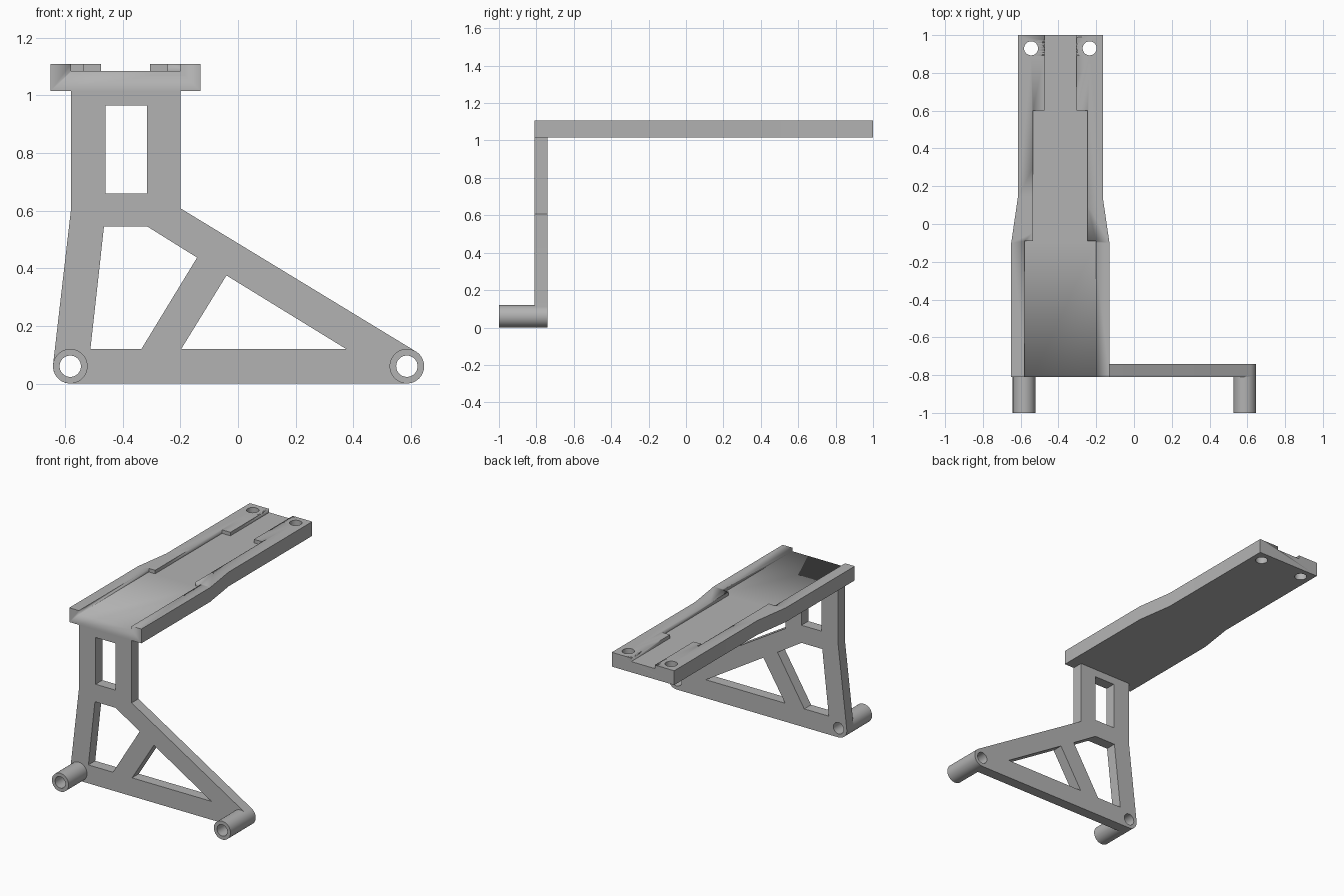
import bpy, bmesh, math
from math import radians, cos, sin

cube = bpy.data.objects.get("Cube")
if cube:
    bpy.data.objects.remove(cube, do_unlink=True)

# Single plain grey material
grey = bpy.data.materials.new("plain grey")
grey.use_nodes = True
grey.diffuse_color = (0.45, 0.45, 0.45, 1)
grey.node_tree.nodes["Principled BSDF"].inputs["Base Color"].default_value = grey.diffuse_color


def arc(cx, cy, r, start=0, end=360, steps=48):
    """Points along an arc; a full circle leaves out the repeated last point."""
    count = steps if end - start == 360 else steps + 1
    angles = [radians(start + (end - start) * i / steps) for i in range(count)]
    return [(cx + r * cos(a), cy + r * sin(a)) for a in angles]


def slab(name, loops, low, high, upright=False):
    """Extrude an outline with holes between two levels along z, or along y if upright."""
    curve = bpy.data.curves.new(name, 'CURVE')
    curve.dimensions = '2D'
    curve.fill_mode = 'BOTH'
    curve.extrude = (high - low) / 2
    for loop in loops:
        spline = curve.splines.new('POLY')
        spline.points.add(len(loop) - 1)
        for point, (u, v) in zip(spline.points, loop):
            point.co = (u, v, 0, 1)
        spline.use_cyclic_u = True
    obj = bpy.data.objects.new(name, curve)
    bpy.context.collection.objects.link(obj)
    mid = (low + high) / 2
    if upright:
        obj.rotation_euler.x = radians(90)
        obj.location.y = mid
    else:
        obj.location.z = mid
    bpy.ops.object.select_all(action='DESELECT')
    obj.select_set(True)
    bpy.context.view_layer.objects.active = obj
    bpy.ops.object.convert(target='MESH')
    obj = bpy.context.view_layer.objects.active
    bpy.ops.object.transform_apply(location=True, rotation=True, scale=True)
    # Weld the caps to the walls and merge flat triangles
    bm = bmesh.new()
    bm.from_mesh(obj.data)
    bmesh.ops.remove_doubles(bm, verts=bm.verts, dist=0.0001)
    bmesh.ops.recalc_face_normals(bm, faces=bm.faces)
    bm.to_mesh(obj.data)
    bm.free()
    obj.data.materials.clear()
    obj.data.materials.append(grey)
    bpy.ops.object.shade_smooth_by_angle(angle=radians(30))
    return obj


FRONT, BACK = -0.81, -0.74
LEFT_X, RIGHT_X, AXIS_Z = -0.582, 0.586, 0.06
OUTER, BORE = 0.06, 0.037
MID = -0.39


def symmetric(profile):
    """Close a (half width, y) profile around the deck's centre line."""
    return ([(MID + w, y) for w, y in profile]
            + [(MID - w, y) for w, y in reversed(profile)])


# Upright frame with rounded feet and truss windows
frame_outline = (arc(RIGHT_X, AXIS_Z, OUTER, -90, 59, 20)
                 + [(-0.2, 0.608), (-0.2, 1.015), (-0.58, 1.015), (-0.58, 0.6)]
                 + arc(LEFT_X, AXIS_Z, OUTER, 174, 270, 16))
windows = [
    [(-0.46, 0.66), (-0.315, 0.66), (-0.315, 0.965), (-0.46, 0.965)],
    [(-0.465, 0.545), (-0.315, 0.545), (-0.142, 0.437), (-0.335, 0.12), (-0.512, 0.12)],
    [(-0.04, 0.375), (0.375, 0.12), (-0.197, 0.12)],
]
bores = [arc(x, AXIS_Z, BORE) for x in (LEFT_X, RIGHT_X)]
slab("upright_frame", [frame_outline] + windows + bores, FRONT, BACK, upright=True)

# Hollow pivot tubes in front of the feet
for name, x in (("right_tube", LEFT_X), ("left_tube", RIGHT_X)):
    slab(name, [arc(x, AXIS_Z, OUTER), arc(x, AXIS_Z, BORE)], -1, FRONT, upright=True)

# Deck with waisted sides and two mounting holes
deck_outline = symmetric([(0.26, FRONT), (0.26, -0.1), (0.225, 0.14), (0.225, 1)])
holes = [arc(MID + side * 0.155, 0.93, BORE) for side in (-1, 1)]
deck = slab("deck", [deck_outline] + holes, 1.015, 1.108)

# Stepped channel sunk into the top of the deck
channel = slab("channel_cutter", [symmetric([
    (0.19, FRONT - 0.1), (0.19, -0.09), (0.145, -0.09),
    (0.145, 0.6), (0.085, 0.6), (0.085, 1.1)])], 1.085, 1.2)
channel.hide_render = True
cut = deck.modifiers.new("channel", 'BOOLEAN')
cut.operation = 'DIFFERENCE'
cut.solver = 'EXACT'
cut.object = channel
bpy.context.view_layer.objects.active = deck
bpy.ops.object.modifier_apply(modifier=cut.name)
bpy.data.objects.remove(channel, do_unlink=True)
